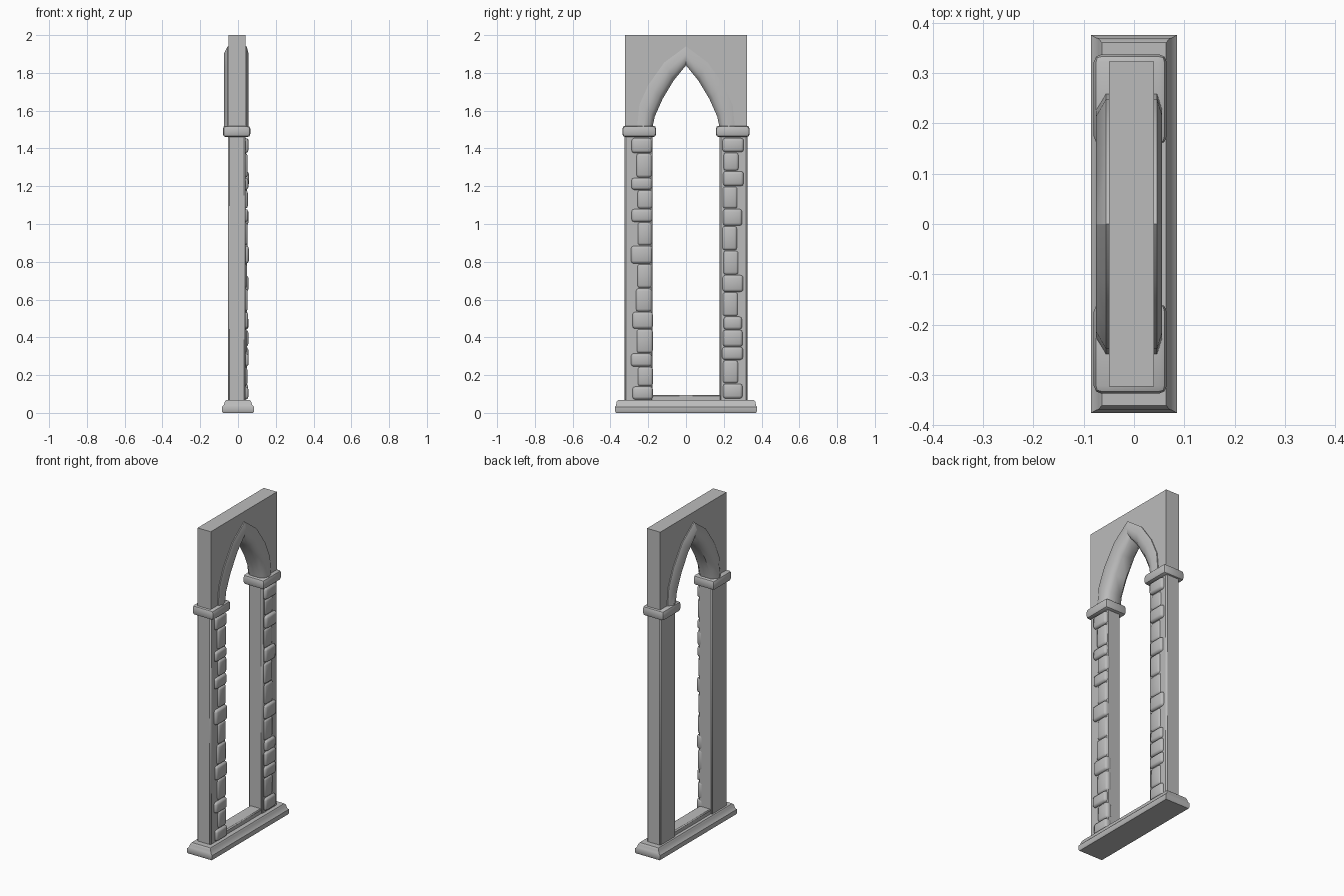
import bpy, bmesh, random
from math import radians

random.seed(4)
if "Cube" in bpy.data.objects:
    bpy.data.objects.remove(bpy.data.objects["Cube"])

stone = bpy.data.materials.new("grey stone")
stone.use_nodes = True
stone.diffuse_color = (0.5, 0.5, 0.5, 1)
stone.node_tree.nodes["Principled BSDF"].inputs["Base Color"].default_value = (0.5, 0.5, 0.5, 1)


def finish(name, bm, smooth=40):
    bmesh.ops.recalc_face_normals(bm, faces=bm.faces)
    mesh = bpy.data.meshes.new(name)
    bm.to_mesh(mesh)
    bm.free()
    mesh.materials.append(stone)
    ob = bpy.data.objects.new(name, mesh)
    bpy.context.collection.objects.link(ob)
    bpy.ops.object.select_all(action='DESELECT')
    ob.select_set(True)
    bpy.context.view_layer.objects.active = ob
    bpy.ops.object.shade_smooth_by_angle(angle=radians(smooth))
    return ob


def add_box(bm, x, y, z, bevel=0.0, segments=2):
    """Box from (low, high) ranges, with optional rounded edges."""
    part = bmesh.new()
    bmesh.ops.create_cube(part, size=1)
    for v in part.verts:
        for i, (low, high) in enumerate((x, y, z)):
            v.co[i] = high if v.co[i] > 0 else low
    if bevel:
        bmesh.ops.bevel(part, geom=part.edges[:], offset=bevel,
                        segments=segments, profile=0.5, affect='EDGES')
    temp = bpy.data.meshes.new("temp")
    part.to_mesh(temp)
    part.free()
    bm.from_mesh(temp)
    bpy.data.meshes.remove(temp)


def box(name, *args, **kw):
    bm = bmesh.new()
    add_box(bm, *args, **kw)
    return finish(name, bm)


def loft(name, rings):
    """Closed solid through rings with equal point counts."""
    bm = bmesh.new()
    rows = [[bm.verts.new(p) for p in ring] for ring in rings]
    n = len(rows[0])
    for a, b in zip(rows, rows[1:]):
        for i in range(n):
            bm.faces.new((a[i], a[(i + 1) % n], b[(i + 1) % n], b[i]))
    bm.faces.new(rows[0])
    bm.faces.new(rows[-1])
    return finish(name, bm, 45)


# Stepped plinth: each ring is (half depth, half length, height)
steps = [(.08, .37, 0), (.085, .375, .008), (.085, .375, .032),
         (.076, .37, .04), (.07, .368, .058), (.064, .36, .068)]
loft("plinth", [[(-hx, -hy, z), (hx, -hy, z), (hx, hy, z), (-hx, hy, z)]
                for hx, hy, z in steps])
box("threshold", (-.045, .035), (-.2, .2), (.05, .096), bevel=.006, segments=1)

# Pillars, capitals and the rough quoin stones on the +x side
heights = {
    -1: [.07, .14, .245, .315, .445, .535, .66, .79, .885, 1.01, 1.08, 1.18, 1.245, 1.375, 1.455],
    1: [.075, .155, .28, .35, .44, .51, .64, .73, .86, .99, 1.08, 1.2, 1.28, 1.38, 1.455],
}
for side, name in ((-1, "front"), (1, "back")):
    def span(inner, outer):
        return tuple(sorted((side * inner, side * outer)))

    box(name + "_pillar", (-.053, .04), span(.178, .325), (.06, 1.48), bevel=.007, segments=1)
    box(name + "_capital", (-.08, .065), span(.158, .337), (1.46, 1.52), bevel=.016)

    bm = bmesh.new()
    levels = heights[side]
    for i, (low, high) in enumerate(zip(levels, levels[1:])):
        wide = high - low < .095
        inner = (.178 if side < 0 else .195) + random.uniform(-.004, .004)
        outer = (.288 if wide else .262) + random.uniform(-.006, .006)
        if side > 0:
            outer += .012
        front = (.056 if wide else .05) + random.uniform(-.003, .002)
        add_box(bm, (.01, front), span(inner, outer), (low + .001, high - .001), bevel=.014)
    finish(name + "_quoin_stones", bm, 60)

# Pointed arch: inner and outer edges of the moulding, from springing to apex
inner = [(.18, 1.5), (.165, 1.57), (.125, 1.66), (.065, 1.76), (0, 1.84)]
outer = [(.26, 1.5), (.247, 1.63), (.2, 1.735), (.115, 1.855), (0, 1.94)]
section = [(0, -.045), (0, .025), (.22, .048), (.6, .056), (1, .046),
           (1, -.056), (.6, -.075), (.22, -.066)]


def between(t):
    return [(a[0] + t * (b[0] - a[0]), a[1] + t * (b[1] - a[1]))
            for a, b in zip(inner, outer)]


for side, name in ((-1, "front"), (1, "back")):
    rings = [[(x, side * (a[0] + t * (b[0] - a[0])), a[1] + t * (b[1] - a[1]))
              for t, x in section] for a, b in zip(inner, outer)]
    loft(name + "_arch_moulding", rings)

    # Spandrel panel above the moulding
    outline = between(.4) + [(0, 2), (.323, 2), (.323, 1.5)]
    bm = bmesh.new()
    face = bm.faces.new([bm.verts.new((-.05, side * y, z)) for y, z in outline])
    new = bmesh.ops.extrude_face_region(bm, geom=[face])["geom"]
    bmesh.ops.translate(bm, vec=(.09, 0, 0),
                        verts=[v for v in new if isinstance(v, bmesh.types.BMVert)])
    finish(name + "_spandrel", bm, 30)
